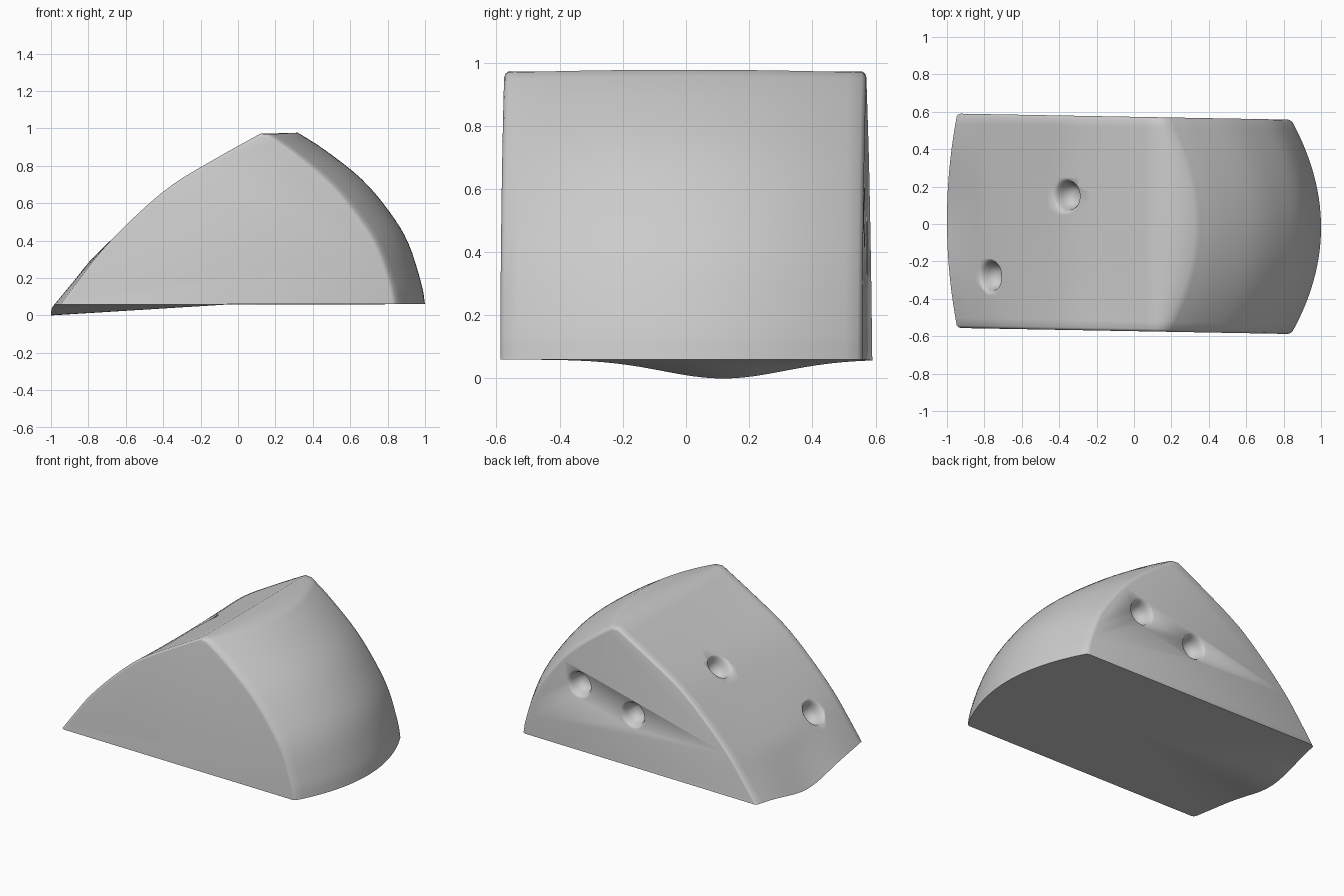
import bpy, bmesh, math
from mathutils import Vector
from mathutils.bvhtree import BVHTree

if "Cube" in bpy.data.objects:
    bpy.data.objects.remove(bpy.data.objects["Cube"])

HALF = 0.573


def spline(pts, steps):
    """Catmull-Rom curve through 2D points."""
    p = [Vector(q) for q in pts]
    p = [2 * p[0] - p[1]] + p + [2 * p[-1] - p[-2]]
    out = []
    for i in range(1, len(p) - 2):
        a, b, c, d = p[i - 1:i + 3]
        for k in range(steps):
            t = k / steps
            out.append(0.5 * (2 * b + (c - a) * t + (2 * a - 5 * b + 4 * c - d) * t * t
                              + (3 * b - a - 3 * c + d) * t ** 3))
    return out + [p[-2]]


# Profile of the cut slope and of the rounded rind, as seen from the front
slope = spline([(-0.945, 0.06), (-0.85, 0.19), (-0.73, 0.345), (-0.55, 0.53),
                (-0.35, 0.70), (-0.1, 0.85), (0.12, 0.972)], 4)
rind = spline([(0.16, 0.968), (0.3, 0.87), (0.5, 0.70), (0.65, 0.52),
               (0.75, 0.36), (0.82, 0.16), (0.84, 0.06)], 4)


def section(y, inset):
    """One cross-section of the wedge; its middle bulges out in plan."""
    t = y / HALF
    bulge = max(0.0, 1 - t * t)
    out = []
    for pts, is_rind in ((slope, False), (rind, True)):
        for p in pts:
            x, z = p
            up = (z - 0.06) / 0.92
            if is_rind:
                x += 0.16 * bulge
                z += 0.03 * bulge * math.sin(math.pi * min(1, up))
                z += 0.008 * bulge * up
            else:
                x -= 0.055 * bulge * (1 - up) ** 2
                z -= 0.02 * bulge * math.sin(math.pi * up)
                dip = math.exp(-((y - 0.1) / 0.27) ** 2)
                z -= 0.06 * dip * max(0, 1 - up * 4)
            x *= 1 - inset
            z = 0.06 + (z - 0.06) * (1 - inset)
            out.append(Vector((x, y - 0.018 * x, z)))
    return out


# Cheese wedge: lofted sections, flat ends and a fanned underside
bm = bmesh.new()
N = 28
stations = [(-HALF, 0.02), (-HALF + 0.004, 0.008)]
stations += [((-1 + 2 * i / N) * (HALF - 0.014), 0.0) for i in range(N + 1)]
stations += [(HALF - 0.004, 0.008), (HALF, 0.02)]
rows = [[bm.verts.new(c) for c in section(*s)] for s in stations]
for a, b in zip(rows, rows[1:]):
    for i in range(len(a) - 1):
        bm.faces.new((a[i], a[i + 1], b[i + 1], b[i]))
bm.faces.new(rows[0])
bm.faces.new(rows[-1])
rim = [r[0] for r in rows] + [r[-1] for r in reversed(rows)]
centre = bm.verts.new((0, 0, 0.062))
for a, b in zip(rim, rim[1:] + rim[:1]):
    bm.faces.new((a, b, centre))
bmesh.ops.recalc_face_normals(bm, faces=bm.faces)
tree = BVHTree.FromBMesh(bm)
mesh = bpy.data.meshes.new("cheese_wedge")
bm.to_mesh(mesh)
bm.free()
wedge = bpy.data.objects.new("cheese_wedge", mesh)
bpy.context.collection.objects.link(wedge)

# Round holes: a lathed cup with a flared lip, placed on the surface
CUP = [(0.10, 0.05), (0.10, 0.004), (0.085, -0.006), (0.075, -0.022), (0.068, -0.05),
       (0.052, -0.078), (0.028, -0.094)]


def hole_cutter(name, origin, direction):
    loc, normal, _, _ = tree.ray_cast(Vector(origin), Vector(direction))
    rot = normal.to_track_quat('Z', 'Y')
    cb = bmesh.new()
    rings = []
    for r, h in CUP:
        rings.append([cb.verts.new(loc + rot @ Vector((r * math.cos(k * math.tau / 32),
                                                       r * math.sin(k * math.tau / 32), h)))
                      for k in range(32)])
    for a, b in zip(rings, rings[1:]):
        for k in range(32):
            cb.faces.new((a[k], a[k - 1], b[k - 1], b[k]))
    cb.faces.new(rings[0])
    cb.faces.new(rings[-1])
    bmesh.ops.recalc_face_normals(cb, faces=cb.faces)
    me = bpy.data.meshes.new(name)
    cb.to_mesh(me)
    cb.free()
    ob = bpy.data.objects.new(name, me)
    bpy.context.collection.objects.link(ob)
    ob.hide_render = True
    return ob


down, forward = (0, 0, -1), (0, -1, 0)
spots = [((-0.36, 0.15, 3), down), ((-0.77, -0.28, 3), down),
         ((0.41, 3, 0.51), forward), ((0.0, 3, 0.415), forward)]
cutters = []
for i, (o, d) in enumerate(spots):
    c = hole_cutter(f"hole_cutter_{i + 1}", o, d)
    m = wedge.modifiers.new(f"hole_{i + 1}", 'BOOLEAN')
    m.operation, m.solver, m.object = 'DIFFERENCE', 'EXACT', c
    cutters.append(c)

bpy.ops.object.select_all(action='DESELECT')
wedge.select_set(True)
bpy.context.view_layer.objects.active = wedge
for m in list(wedge.modifiers):
    bpy.ops.object.modifier_apply(modifier=m.name)
for c in cutters:
    bpy.data.objects.remove(c)
bpy.ops.object.shade_smooth_by_angle(angle=math.radians(40))
